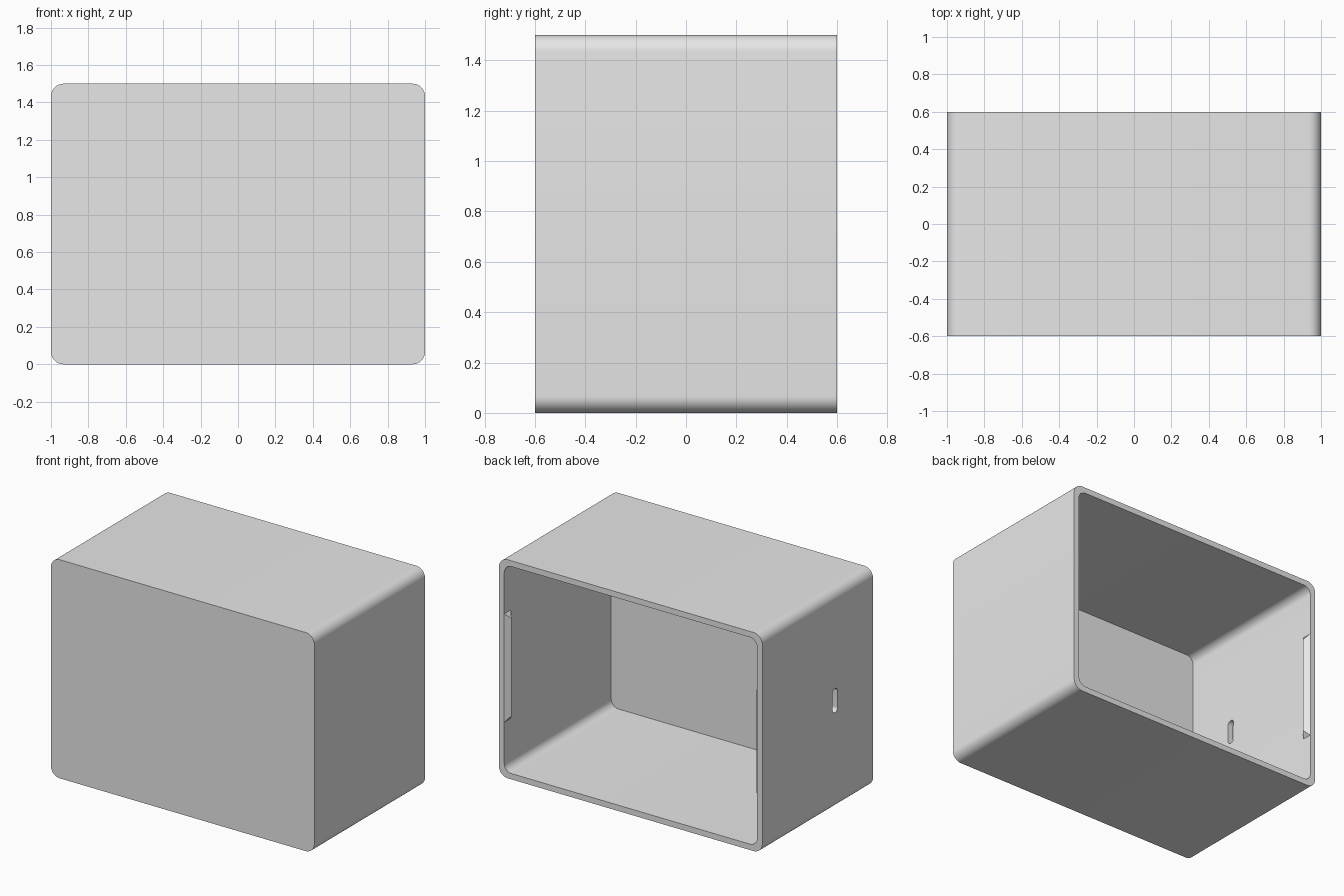
import bpy
import bmesh
import math
from mathutils import Matrix

cube = bpy.data.objects.get("Cube")
if cube:
    bpy.data.objects.remove(cube, do_unlink=True)

WIDTH, DEPTH, HEIGHT = 2.0, 1.2, 1.5
WALL = 0.04
MID_Z = HEIGHT / 2

# Single plain grey
grey = bpy.data.materials.new("plain grey")
grey.use_nodes = True
colour = (0.8, 0.8, 0.8, 1)
grey.diffuse_color = colour
grey.node_tree.nodes["Principled BSDF"].inputs["Base Color"].default_value = colour


def make_object(name, bm):
    bmesh.ops.recalc_face_normals(bm, faces=bm.faces)
    mesh = bpy.data.meshes.new(name)
    bm.to_mesh(mesh)
    bm.free()
    mesh.materials.append(grey)
    obj = bpy.data.objects.new(name, mesh)
    bpy.context.collection.objects.link(obj)
    return obj


def rounded_prism(name, width, height, radius, near, far, turn=0, steps=10):
    """Rounded rectangle in x and z, extruded from near to far along y."""
    bm = bmesh.new()
    verts = []
    for corner, (sx, sz) in enumerate([(1, 1), (-1, 1), (-1, -1), (1, -1)]):
        for i in range(steps + 1):
            a = (corner + i / steps) * math.pi / 2
            x = sx * (width / 2 - radius) + radius * math.cos(a)
            z = sz * (height / 2 - radius) + radius * math.sin(a)
            verts.append(bm.verts.new((x, near, z + MID_Z)))
    face = bm.faces.new(verts)
    ext = bmesh.ops.extrude_face_region(bm, geom=[face])
    moved = [g for g in ext["geom"] if isinstance(g, bmesh.types.BMVert)]
    bmesh.ops.translate(bm, verts=moved, vec=(0, far - near, 0))
    bmesh.ops.transform(bm, matrix=Matrix.Rotation(turn, 4, "Z"), verts=bm.verts)
    return make_object(name, bm)


def cut(target, cutter):
    mod = target.modifiers.new("cut", "BOOLEAN")
    mod.operation = "DIFFERENCE"
    mod.solver = "EXACT"
    mod.object = cutter
    bpy.context.view_layer.objects.active = target
    bpy.ops.object.modifier_apply(modifier=mod.name)
    bpy.data.objects.remove(cutter, do_unlink=True)


# Box shell, open at the back
shell = rounded_prism("box_shell", WIDTH, HEIGHT, 0.067, -DEPTH / 2, DEPTH / 2)
cut(shell, rounded_prism("cavity_cutter", WIDTH - 2 * WALL, HEIGHT - 2 * WALL,
                         0.055, -DEPTH / 2 + WALL, DEPTH))

# Upright cable slot through the right wall
slot = rounded_prism("slot_cutter", 0.056, 0.165, 0.027, 0.9, 1.1, math.pi / 2)
slot.location.y = -0.187
bpy.context.view_layer.update()
cut(shell, slot)

bpy.ops.object.select_all(action="DESELECT")
shell.select_set(True)
bpy.context.view_layer.objects.active = shell
bpy.ops.object.shade_smooth_by_angle(angle=math.radians(30))

# Hip-ended snap ridges inside the side walls, next to the open rim
wall_x = WIDTH / 2 - WALL
rim_y = DEPTH / 2
for side, name in ((1, "left_snap_ridge"), (-1, "right_snap_ridge")):
    bm = bmesh.new()
    for end in (-1, 1):
        for x, y, half in ((wall_x, rim_y, 0.372),
                           (wall_x, rim_y - 0.07, 0.372),
                           (wall_x - 0.03, rim_y - 0.035, 0.335)):
            bm.verts.new((side * x, y, MID_Z + end * half))
    bmesh.ops.convex_hull(bm, input=bm.verts)
    bmesh.ops.dissolve_limit(bm, angle_limit=0.01, verts=bm.verts, edges=bm.edges)
    make_object(name, bm)
